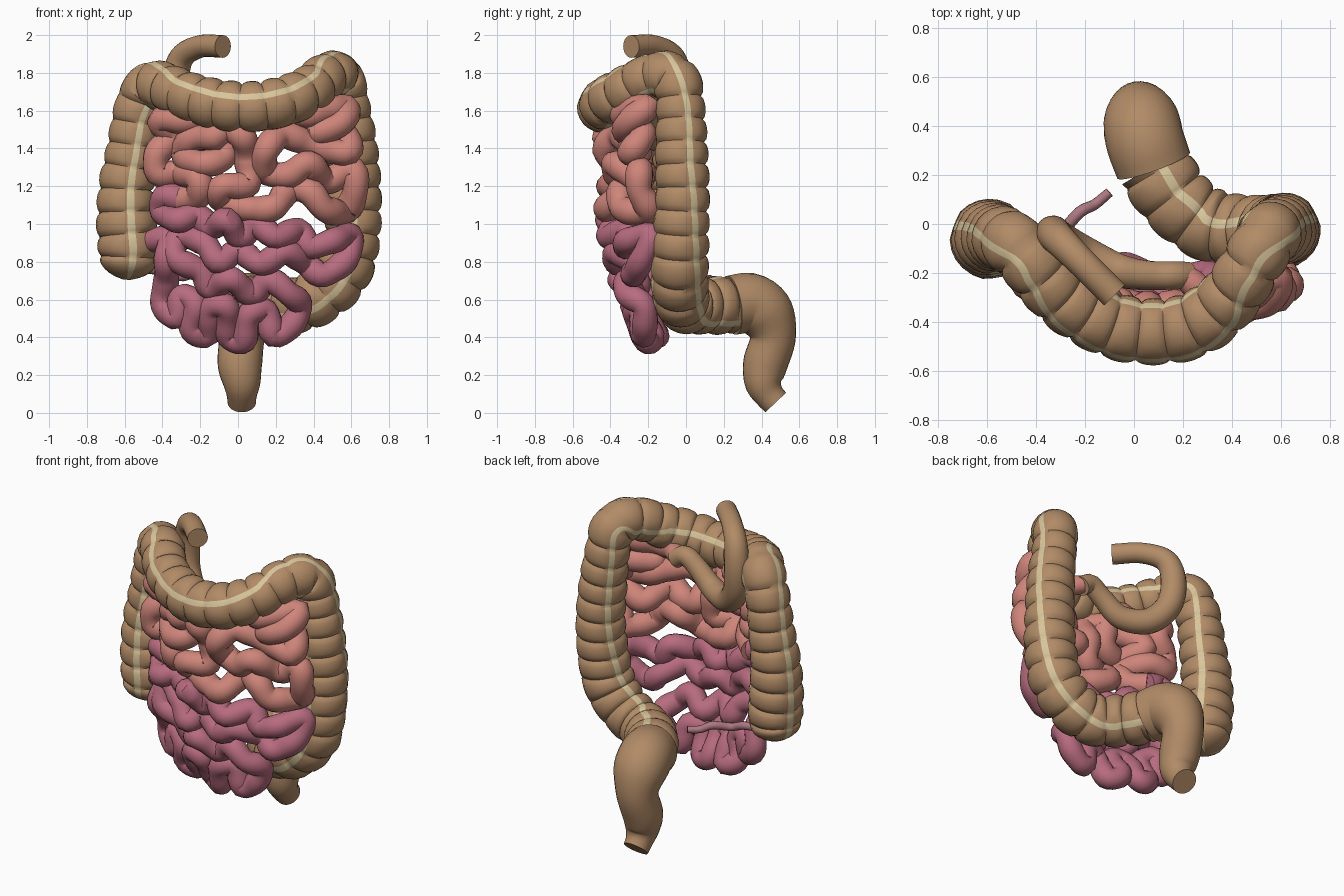
import bpy, bmesh, math
from mathutils import Vector

default = bpy.data.objects.get("Cube")
if default:
    bpy.data.objects.remove(default)


def material(name, red, green, blue):
    mat = bpy.data.materials.new(name)
    mat.use_nodes = True
    color = (red, green, blue, 1)
    mat.diffuse_color = color
    mat.node_tree.nodes["Principled BSDF"].inputs["Base Color"].default_value = color
    return mat


tan = material("tan_brown", .44, .258, .135)
cream = material("cream_band", .68, .56, .33)
salmon = material("salmon_pink", .62, .235, .195)
mauve = material("mauve", .48, .15, .215)
dusty = material("dusty_pink", .42, .19, .22)


def resample(points, step):
    """Smooth curve through (x, y, z, radius) points, evenly spaced."""
    pts = [Vector(p) for p in points]
    pts = [2 * pts[0] - pts[1]] + pts + [2 * pts[-1] - pts[-2]]
    dense = []
    for a, b, c, d in zip(pts, pts[1:], pts[2:], pts[3:]):
        for k in range(20):
            t = k / 20
            dense.append(b + (c - a) * (t / 2)
                         + (2 * a - 5 * b + 4 * c - d) * (t * t / 2)
                         + (3 * b - a - 3 * c + d) * (t ** 3 / 2))
    dense.append(pts[-2])
    result, travelled = [dense[0]], 0
    for p, q in zip(dense, dense[1:]):
        length = (q.xyz - p.xyz).length
        travelled += length
        if travelled >= step:
            travelled -= step
            result.append(q.lerp(p, travelled / length))
    result[-1] = dense[-1]
    return result


def band_turn(s):
    """Roll of the bands: outward on both sides, forward across the front."""
    across = 1 / (1 + ((s - 1.71) / .6) ** 8)
    return 1.5 * across - 1.93 - min(.5, max(0, s - 2.9) * .65)


def tube(name, points, mats, step=.025, sides=14, front=None, shape=None, banded=False):
    """Sweep a ring along the points; shape(s, j) scales the radius, front holds the frame."""
    path = resample(points, step)
    centres = [p.xyz for p in path]
    ref = Vector(front or (.3, -.9, .2))
    bm = bmesh.new()
    rings = []
    for i, centre in enumerate(centres):
        before, after = centres[max(i - 1, 0)], centres[min(i + 1, len(centres) - 1)]
        tangent = (after - before).normalized()
        normal = (ref - tangent * ref.dot(tangent)).normalized()
        if not front:
            ref = normal
        side = tangent.cross(normal)
        s = i * step
        turn = band_turn(s) if banded else 0
        ring = []
        for j in range(sides):
            angle = turn + math.tau * (j - .5) / sides
            radius = path[i].w * (shape(s, j) if shape else 1)
            ring.append(bm.verts.new(
                centre + radius * (normal * math.cos(angle) + side * math.sin(angle))))
        rings.append(ring)
    for lower, upper in zip(rings, rings[1:]):
        for j in range(sides):
            k = (j + 1) % sides
            face = bm.faces.new((lower[j], lower[k], upper[k], upper[j]))
            if banded and j % 8 == 0:
                face.material_index = 1
    bm.faces.new(rings[0][::-1])
    bm.faces.new(rings[-1])
    mesh = bpy.data.meshes.new(name)
    bm.to_mesh(mesh)
    bm.free()
    for mat in mats:
        mesh.materials.append(mat)
    obj = bpy.data.objects.new(name, mesh)
    bpy.context.collection.objects.link(obj)
    bpy.ops.object.select_all(action='DESELECT')
    obj.select_set(True)
    bpy.context.view_layer.objects.active = obj
    bpy.ops.object.shade_smooth_by_angle(angle=math.radians(45))


POUCH = .12


def pouches(s, j):
    """Pouched wall with tight creases, flatter on the bands, domed at the start."""
    bulge = math.sqrt(abs(math.sin(math.pi * s / POUCH)))
    scale = .93 + .05 * bulge if j % 8 in (0, 1) else .87 + .15 * bulge
    if s < .13:
        scale *= math.sqrt(max(.02, 1 - (1 - s / .13) ** 2))
    return scale


# Large bowel: rises on the right, crosses the front, falls on the left
tube("large_bowel", [
    (-.59, -.065, .705, .15), (-.58, -.065, .85, .16), (-.59, -.06, 1.0, .16),
    (-.59, -.055, 1.2, .148), (-.56, -.055, 1.4, .136), (-.53, -.06, 1.6, .13),
    (-.48, -.09, 1.72, .13), (-.4, -.18, 1.73, .13), (-.28, -.31, 1.68, .13),
    (-.1, -.41, 1.63, .135), (.08, -.44, 1.62, .135), (.25, -.41, 1.65, .135),
    (.38, -.31, 1.71, .13), (.47, -.18, 1.78, .127), (.54, -.06, 1.77, .13),
    (.57, -.03, 1.62, .13), (.6, -.025, 1.4, .14), (.615, -.02, 1.15, .145),
    (.6, -.03, .92, .152), (.55, -.035, .74, .154), (.43, -.03, .62, .15),
    (.3, 0, .57, .15), (.17, .1, .57, .152), (.08, .24, .57, .157),
], [tan, cream], step=POUCH / 8, sides=24, front=(0, -1, 0), shape=pouches, banded=True)

# Smooth final section at the back
tube("rectum", [
    (.08, .24, .57, .158), (.045, .34, .58, .16), (.03, .42, .52, .155),
    (.02, .46, .4, .122), (.01, .42, .26, .118), (.02, .41, .16, .1),
    (.02, .44, .095, .08), (.02, .475, .055, .075),
], [tan], sides=28)

# C-shaped first section of the small bowel
tube("duodenum", [
    (-.08, -.29, 1.94, .06), (-.2, -.17, 1.94, .06), (-.3, -.07, 1.88, .066),
    (-.33, -.04, 1.74, .074), (-.31, -.06, 1.58, .076), (-.21, -.12, 1.47, .075),
    (-.06, -.19, 1.47, .068), (.06, -.21, 1.56, .06), (.15, -.21, 1.62, .058),
    (.22, -.21, 1.58, .056),
], [tan], sides=20)


def lay(path, radius):
    """Place front-on loops on a bowed sheet, weaving back and forth."""
    laid = []
    for i, (x, z) in enumerate(path):
        taper = .17 * (max(0, 1 - z) / .6) ** 1.6
        weave = .05 * math.sin(2.2 * i) * min(1, z)
        laid.append((x, -.38 + .6 * (x - .1) ** 2 + taper + weave, z, radius))
    return laid


def ripple(s, j):
    return 1 + .05 * math.sin(s * 38)


# Upper small bowel loops
upper = [(.2, -.21, 1.6, .05)] + lay([
    (.38, 1.58), (.57, 1.62), (.54, 1.53), (.41, 1.48), (.56, 1.48), (.58, 1.38),
    (.42, 1.41), (.24, 1.47), (.15, 1.39), (.15, 1.28), (.27, 1.26), (.37, 1.32),
    (.47, 1.23), (.6, 1.29), (.62, 1.18), (.57, 1.07), (.46, 1.08), (.38, 1.17),
    (.27, 1.18), (.19, 1.09), (.07, 1.08), (-.08, 1.12), (-.08, 1.2), (.05, 1.21),
    (.05, 1.35), (.02, 1.47), (-.06, 1.48), (-.07, 1.36), (-.19, 1.32), (-.29, 1.37),
    (-.24, 1.45), (-.11, 1.47), (-.13, 1.56), (-.28, 1.55), (-.41, 1.55), (-.35, 1.46),
    (-.43, 1.37), (-.42, 1.27), (-.31, 1.27), (-.21, 1.24), (-.21, 1.15), (-.3, 1.13),
], .071)
tube("upper_small_bowel", upper, [salmon], step=.02, shape=ripple)

# Lower small bowel loops, ending in the large bowel
lower = [upper[-1]] + lay([
    (-.39, 1.15), (-.4, 1.07), (-.32, 1.02), (-.22, 1.05), (-.14, .98),
    (-.06, 1.02), (.01, .93), (.1, 1.0), (.2, .93), (.32, .97), (.38, .88), (.5, .91),
    (.59, .94), (.58, .82), (.45, .73), (.36, .79), (.25, .85), (.12, .79), (0, .86),
    (-.1, .8), (-.18, .9), (-.31, .93), (-.33, .82), (-.2, .75), (-.14, .66),
    (-.04, .71), (.07, .63), (.17, .7), (.27, .63), (.33, .57), (.28, .46), (.19, .41),
    (.15, .54), (.06, .52), (.03, .38), (-.05, .41), (-.06, .56), (-.15, .55),
    (-.16, .41), (-.25, .45), (-.22, .57), (-.3, .62), (-.32, .5), (-.4, .58),
    (-.38, .7), (-.38, .8), (-.37, .92),
], .066) + [(-.46, -.15, .91, .06)]
tube("lower_small_bowel", lower, [mauve], step=.02, shape=ripple)

# Thin tail behind the pouch of the large bowel
tube("appendix", [
    (-.48, -.04, .76, .024), (-.38, -.03, .75, .024), (-.3, -.03, .72, .024),
    (-.22, .05, .74, .024), (-.16, .08, .71, .022), (-.1, .13, .71, .02),
], [dusty], sides=12)
